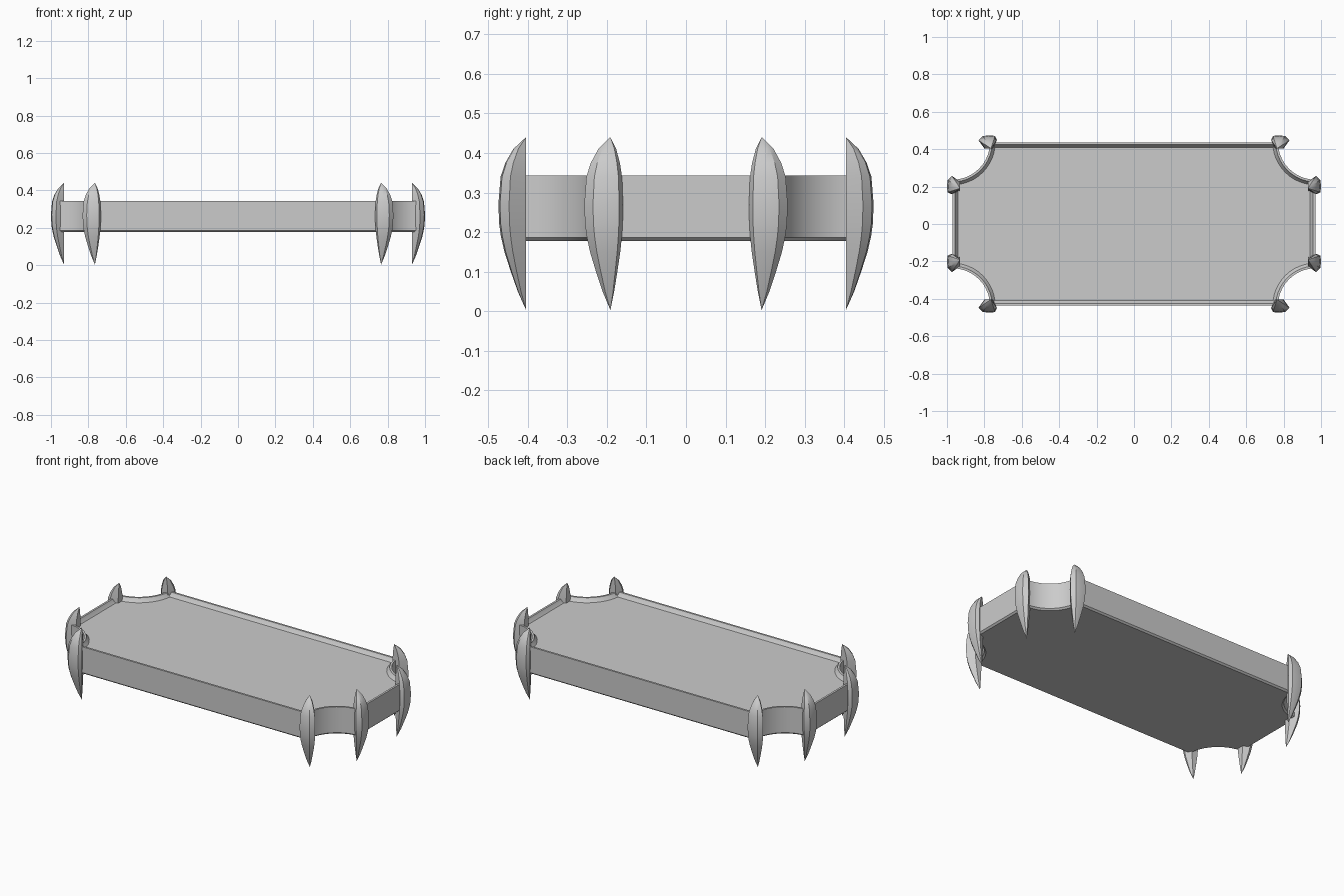
import bpy, bmesh, math

if "Cube" in bpy.data.objects:
    bpy.data.objects.remove(bpy.data.objects["Cube"])


def loft(name, rings, angle):
    # Bridge equal-sized rings; one-point rings become tips, larger ends get caps
    bm = bmesh.new()
    loops = [[bm.verts.new(p) for p in r] for r in rings]
    for a, b in zip(loops, loops[1:]):
        n = max(len(a), len(b))
        for i in range(n):
            j = (i + 1) % n
            if len(a) == 1:
                bm.faces.new((a[0], b[j], b[i]))
            elif len(b) == 1:
                bm.faces.new((a[i], a[j], b[0]))
            else:
                bm.faces.new((a[i], a[j], b[j], b[i]))
    for cap in (loops[0], loops[-1]):
        if len(cap) > 1:
            bm.faces.new(cap)
    bmesh.ops.recalc_face_normals(bm, faces=bm.faces)
    mesh = bpy.data.meshes.new(name)
    bm.to_mesh(mesh)
    bm.free()
    obj = bpy.data.objects.new(name, mesh)
    bpy.context.collection.objects.link(obj)
    bpy.ops.object.select_all(action='DESELECT')
    obj.select_set(True)
    bpy.context.view_layer.objects.active = obj
    bpy.ops.object.shade_smooth_by_angle(angle=math.radians(angle))
    return obj


# Tray outline: rectangle with scooped corners, inset by d
HX, HY, R, STEPS = 0.97, 0.437, 0.2, 10


def outline(d, z):
    r = R + d
    t = math.asin(d / r)
    quarter = []
    for i in range(STEPS + 1):
        a = math.pi + t + (math.pi / 2 - 2 * t) * i / STEPS
        quarter.append((HX + r * math.cos(a), HY + r * math.sin(a)))
    pts = []
    for sx, sy in ((1, 1), (1, -1), (-1, -1), (-1, 1)):
        q = quarter if sx * sy > 0 else quarter[::-1]
        pts += [(sx * x, sy * y, z) for x, y in q]
    return pts


# Tray body with raised rim and recessed floor
loft("tray", [outline(d, z) for d, z in (
    (0.01, 0.177), (0.0, 0.186), (0.0, 0.343), (0.012, 0.343),
    (0.016, 0.335), (0.028, 0.32))], 35)

# Claw cross-section (along edge, outward) and its scale by height
SECTION = [(-0.012, 0), (-0.032, 0.045), (-0.022, 0.067), (0.012, 0.07),
           (0.044, 0.066), (0.066, 0.043), (0.035, 0)]
HEIGHTS = [(0.003, 0), (0.05, 0.3), (0.1, 0.55), (0.15, 0.78), (0.19, 0.91),
           (0.22, 0.97), (0.27, 1), (0.34, 0.92), (0.375, 0.75),
           (0.41, 0.46), (0.44, 0)]


def claw(name, place):
    rings = [[place(u * s, v * s) + (z,) for u, v in (SECTION if s else [(0, 0)])]
             for z, s in HEIGHTS]
    obj = loft(name, rings, 28)
    mirror = obj.modifiers.new("Mirror", 'MIRROR')
    mirror.use_axis = (True, True, False)


# Claws on the long sides and on the short ends
claw("side_claws", lambda u, v: (0.765 + u, 0.404 + v))
claw("end_claws", lambda u, v: (0.93 + v, 0.191 + u))
